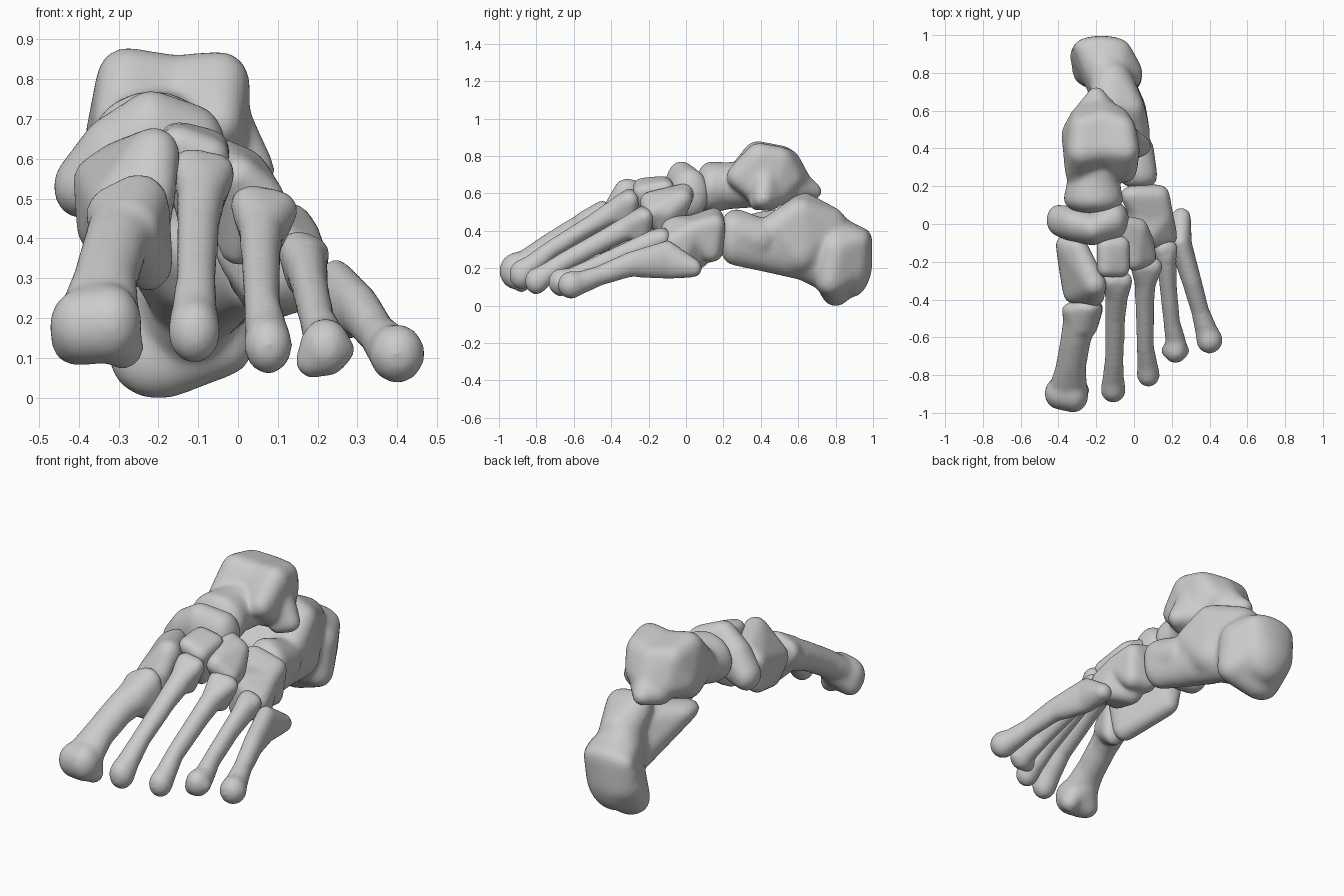
import bpy, bmesh, math
from mathutils import Vector

# Unit sphere directions used to inflate every control ball
DIRS = [Vector((math.cos(a) * math.cos(b), math.sin(a) * math.cos(b), math.sin(b)))
        for b in [math.radians(-90 + 18 * j) for j in range(11)]
        for a in [math.tau * i / 16 for i in range(16)]]


def add_hull(bm, balls):
    """Convex hull round balls given as (x, y, z, r) or (x, y, z, rx, ry, rz)."""
    part = bmesh.new()
    for b in balls:
        r = b[3:] if len(b) == 6 else (b[3],) * 3
        for d in DIRS:
            part.verts.new((b[0] + d.x * r[0], b[1] + d.y * r[1], b[2] + d.z * r[2]))
    bmesh.ops.remove_doubles(part, verts=part.verts[:], dist=1e-5)
    bmesh.ops.convex_hull(part, input=part.verts[:])
    bmesh.ops.delete(part, geom=[v for v in part.verts if not v.link_faces], context='VERTS')
    tmp = bpy.data.meshes.new("tmp")
    part.to_mesh(tmp)
    part.free()
    bm.from_mesh(tmp)
    bpy.data.meshes.remove(tmp)


def bone(name, hulls=(), chain=(), soft=16):
    """Fuse hulls and a chain of linked balls into one smooth bone."""
    bm = bmesh.new()
    for h in hulls:
        add_hull(bm, h)
    for pair in zip(chain, chain[1:]):
        add_hull(bm, pair)
    me = bpy.data.meshes.new(name)
    bm.to_mesh(me)
    bm.free()
    ob = bpy.data.objects.new(name, me)
    bpy.context.collection.objects.link(ob)
    m = ob.modifiers.new("fuse", 'REMESH')
    m.mode, m.voxel_size, m.use_smooth_shade = 'VOXEL', 0.011, True
    m = ob.modifiers.new("soften", 'SMOOTH')
    m.factor, m.iterations = 0.5, soft
    m = ob.modifiers.new("regain", 'DISPLACE')
    m.strength, m.mid_level = 0.003 + soft * 0.00012, 0.0


# Heel bone: body, tuberosity, rear facet, inner shelf, front beak
bone("heel_bone", soft=36,
     hulls=[[(-.17, .94, .35, .145, .05, .06), (-.18, .89, .2, .155, .1, .1),
             (-.2, .8, .1, .12, .08, .1), (-.03, .77, .13, .065, .07, .07),
             (-.05, .8, .3, .09), (-.14, .8, .38, .12, .08, .08)],
            [(-.02, .61, .5, .07, .07, .07), (-.13, .63, .53, .09, .06, .07),
             (0, .48, .41, .08), (-.12, .75, .42, .11), (-.05, .6, .28, .11)],
            [(-.05, .42, .32, .08, .1, .1), (-.27, .41, .45, .07, .1, .045),
             (-.14, .56, .42, .1), (-.13, .46, .3, .08), (-.12, .66, .26, .1)],
            [(-.01, .27, .45, .08, .07, .06), (.04, .25, .4, .08, .06, .09),
             (.0, .4, .36, .1, .08, .1)]],
     chain=[(.03, .25, .36, .085, .07, .14), (-.03, .42, .32, .1, .06, .135),
            (-.08, .62, .34, .115, .08, .2), (-.14, .78, .28, .13, .08, .22),
            (-.17, .89, .24, .155, .1, .19)])

# Ankle bone: pulley-shaped body, side and rear processes, neck and head
bone("ankle_bone", soft=30,
     hulls=[[(-.28, .38, .805, .07), (-.16, .4, .785, .07), (-.27, .51, .78, .07),
             (-.16, .54, .76, .07), (-.3, .27, .68, .06), (-.32, .48, .65, .06),
             (-.17, .6, .67, .06), (-.27, .57, .65, .06), (-.3, .4, .59, .06),
             (-.16, .42, .57, .06)],
            [(-.16, .4, .785, .07), (-.045, .39, .795, .07), (-.16, .54, .76, .07),
             (-.065, .5, .775, .07), (-.05, .28, .69, .06), (-.09, .56, .68, .06),
             (-.17, .6, .67, .06), (-.04, .44, .57, .06), (-.16, .42, .57, .06)],
            [(-.06, .43, .74, .07), (.045, .41, .57, .045), (-.02, .38, .55, .04),
             (-.08, .5, .6, .06)],
            [(-.18, .57, .66, .08), (-.13, .59, .62, .05), (-.25, .59, .61, .06),
             (-.2, .685, .61, .04)]],
     chain=[(-.19, .36, .65, .15, .08, .12), (-.215, .22, .64, .135, .06, .12),
            (-.215, .13, .63, .155, .075, .135)])

# Boat-shaped midfoot bone
bone("navicular_bone",
     chain=[(-.4, .02, .53, .06, .08, .075), (-.33, .0, .58, .07, .09, .12),
            (-.22, -.025, .63, .08, .085, .14), (-.105, .02, .6, .075, .1, .13)])

# Three wedge bones
bone("inner_wedge_bone", soft=26, hulls=[[
    (-.36, -.11, .55, .05), (-.3, -.12, .59, .05), (-.35, -.13, .42, .05),
    (-.22, -.39, .52, .06, .045, .05), (-.21, -.32, .615, .06),
    (-.31, -.375, .47, .06, .045, .06), (-.25, -.385, .34, .06, .045, .06),
    (-.34, -.24, .42, .05)]])
bone("middle_wedge_bone", hulls=[[
    (-.15, -.12, .645, .045), (-.07, -.11, .625, .045), (-.15, -.235, .635, .045),
    (-.07, -.235, .605, .045), (-.11, -.17, .44, .035)]])
bone("outer_wedge_bone", hulls=[[
    (-.05, -.01, .6, .05), (.02, -.02, .57, .05), (0, -.195, .555, .05),
    (.07, -.175, .5, .045), (.05, -.1, .5, .055), (0, -.1, .38, .045)]])

# Cube-shaped outer midfoot bone
bone("cuboid_bone", soft=22,
     hulls=[[(0, .15, .46, .07, .05, .06), (.13, .15, .43, .055), (.04, .14, .3, .06),
             (.12, .13, .29, .055), (.15, .04, .4, .055), (.05, .04, .42, .06)],
            [(.15, .04, .4, .055), (.03, .04, .42, .06), (.06, -.075, .42, .055),
             (.17, -.065, .34, .055), (.06, -.075, .28, .05), (.17, -.03, .27, .045),
             (.07, .06, .25, .055), (0, 0, .37, .055)]])

# Five long forefoot bones: flared base, slim shaft, knuckle head
bone("long_bone_1",
     hulls=[[(-.31, -.455, .46, .07, .04, .07), (-.25, -.445, .485, .075, .04, .075),
             (-.225, -.445, .34, .06, .04, .07), (-.28, -.56, .42, .08, .04, .075)],
            [(-.39, -.9, .18, .08, .08, .09), (-.32, -.905, .185, .075, .09, .095),
             (-.41, -.88, .14, .055), (-.345, -.84, .22, .075)],
            [(-.29, -.88, .125, .05), (-.32, -.86, .2, .06)]],
     chain=[(-.28, -.5, .43, .09, .05, .09), (-.31, -.62, .375, .077, .05, .078),
            (-.335, -.76, .29, .077, .05, .075), (-.35, -.88, .2, .1, .06, .08)])
bone("long_bone_2",
     hulls=[[(-.12, -.3, .575, .047), (-.055, -.3, .565, .045), (-.09, -.31, .45, .035),
             (-.09, -.4, .5, .05)]],
     chain=[(-.09, -.34, .53, .06, .04, .07), (-.1, -.5, .435, .05, .04, .05),
            (-.105, -.72, .3, .046, .04, .046), (-.11, -.83, .21, .055, .05, .055),
            (-.11, -.88, .165, .062, .062, .076)])
bone("long_bone_3",
     hulls=[[(.03, -.225, .485, .046), (.1, -.225, .47, .047), (.06, -.235, .36, .035),
             (.06, -.32, .42, .05)]],
     chain=[(.06, -.27, .44, .055, .04, .065), (.057, -.42, .36, .046, .04, .055),
            (.06, -.65, .235, .041, .04, .05), (.072, -.75, .165, .05, .05, .055),
            (.076, -.8, .13, .057, .059, .067)])
bone("long_bone_4",
     hulls=[[(.15, -.13, .37, .046), (.185, -.13, .36, .043), (.16, -.14, .29, .035),
             (.17, -.22, .33, .045)],
            [(.185, -.67, .09, .038), (.25, -.67, .12, .04), (.215, -.67, .135, .055)]],
     chain=[(.17, -.17, .34, .05, .04, .065), (.18, -.32, .28, .042, .04, .055),
            (.2, -.52, .19, .04, .04, .05), (.22, -.62, .14, .05, .05, .055),
            (.22, -.67, .125, .06, .063, .07)])
bone("long_bone_5",
     chain=[(.25, .045, .2, .047, .037, .045), (.245, -.1, .245, .056, .05, .1),
            (.305, -.3, .22, .048, .05, .063), (.35, -.46, .16, .044, .04, .05),
            (.385, -.57, .12, .057, .05, .058), (.4, -.615, .11, .066, .068, .07)])
